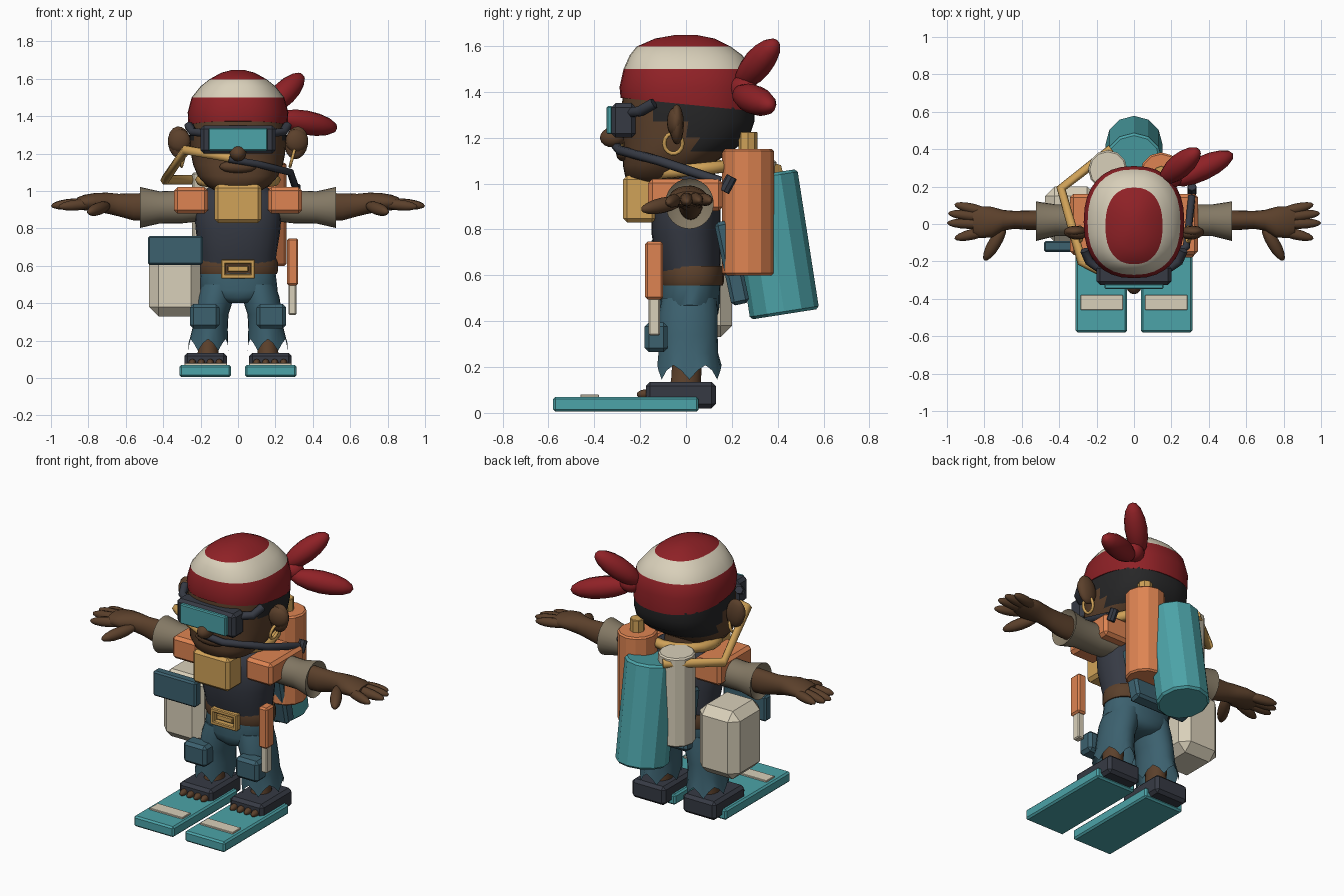
import bpy, bmesh, math
from mathutils import Vector, Matrix

if "Cube" in bpy.data.objects:
    bpy.data.objects.remove(bpy.data.objects["Cube"])


def lin(c):
    c /= 255
    return c / 12.92 if c <= 0.04045 else ((c + 0.055) / 1.055) ** 2.4


PALETTE = {"skin": (91, 64, 43), "red": (143, 33, 38), "cream": (217, 208, 186),
           "teal": (76, 163, 168), "slate": (60, 97, 111), "orange": (222, 132, 82),
           "gold": (208, 162, 88), "navy": (54, 58, 68), "black": (38, 38, 39),
           "khaki": (131, 120, 100)}
MATS = {}
for key, rgb in PALETTE.items():
    MATS[key] = bpy.data.materials.new(key)
    MATS[key].diffuse_color = (*[lin(v) for v in rgb], 1)


def finish(name, bm, mats, smooth=None):
    bmesh.ops.recalc_face_normals(bm, faces=bm.faces[:])
    me = bpy.data.meshes.new(name)
    bm.to_mesh(me)
    bm.free()
    ob = bpy.data.objects.new(name, me)
    bpy.context.collection.objects.link(ob)
    for m in mats.split():
        me.materials.append(MATS[m])
    if smooth:
        bpy.ops.object.select_all(action='DESELECT')
        ob.select_set(True)
        bpy.context.view_layer.objects.active = ob
        bpy.ops.object.shade_smooth_by_angle(angle=math.radians(smooth))
    return ob


def box(name, x, y, z, mat, bevel=0.01, tilt=0):
    """Bevelled block from x, y, z ranges, tilted about x."""
    bm = bmesh.new()
    bmesh.ops.create_cube(bm, size=1)
    size = [abs(r[1] - r[0]) for r in (x, y, z)]
    bmesh.ops.scale(bm, vec=size, verts=bm.verts)
    if bevel:
        bmesh.ops.bevel(bm, geom=bm.edges[:], offset=bevel, segments=1, affect='EDGES')
    bmesh.ops.rotate(bm, matrix=Matrix.Rotation(tilt, 3, 'X'), verts=bm.verts)
    bmesh.ops.translate(bm, vec=[sum(r) / 2 for r in (x, y, z)], verts=bm.verts)
    return finish(name, bm, mat)


def loft(name, rings, mat, axis='z', n=24, power=2.0, side=1, smooth=50, rule=None, teeth=0):
    """Skin over rings (cx, cy, cz, ra, rb) stacked along z or x."""
    bm = bmesh.new()
    loops = []
    for k, (cx, cy, cz, ra, rb) in enumerate(rings):
        loop = []
        for i in range(n):
            a = 2 * math.pi * i / n
            c, s = math.cos(a), math.sin(a)
            u = ra * math.copysign(abs(c) ** (2 / power), c)
            v = rb * math.copysign(abs(s) ** (2 / power), s)
            p = (cx + u, cy + v, cz) if axis == 'z' else (cx, cy + u, cz + v)
            drop = teeth * (1 if i % 4 == 0 else -0.4 if i % 4 == 2 else 0.1)
            p = (p[0] * side, p[1], p[2] - (drop if k == 0 else 0))
            loop.append(bm.verts.new(p))
        loops.append(loop)
    for k in range(len(loops) - 1):
        for i in range(n):
            j = (i + 1) % n
            f = bm.faces.new((loops[k][i], loops[k][j], loops[k + 1][j], loops[k + 1][i]))
            if rule:
                f.material_index = rule(k, f.calc_center_median())
    if not teeth:
        bm.faces.new(loops[0])
    top = bm.faces.new(loops[-1])
    if rule:
        top.material_index = rule(len(rings), top.calc_center_median())
    return finish(name, bm, mat, smooth)


def lobe(name, p, q, r, mat, flat=1.0, seg=12):
    """Ellipsoid stretched from p to q."""
    p, q = Vector(p), Vector(q)
    d = q - p
    bm = bmesh.new()
    bmesh.ops.create_uvsphere(bm, u_segments=seg, v_segments=8, radius=1)
    bmesh.ops.scale(bm, vec=(r * flat, r, d.length / 2), verts=bm.verts)
    bm.transform(Matrix.Translation((p + q) / 2) @ d.to_track_quat('Z', 'Y').to_matrix().to_4x4())
    return finish(name, bm, mat, 60)


def tank(name, p, q, r, mat, n=10, smooth=None):
    p, q = Vector(p), Vector(q)
    d = q - p
    bm = bmesh.new()
    bmesh.ops.create_cone(bm, cap_ends=True, segments=n, radius1=r, radius2=r, depth=d.length)
    caps = [e for e in bm.edges if abs(e.verts[0].co.z - e.verts[1].co.z) < 1e-4]
    bmesh.ops.bevel(bm, geom=caps, offset=r * 0.08, segments=1, affect='EDGES')
    bm.transform(Matrix.Translation((p + q) / 2) @ d.to_track_quat('Z', 'Y').to_matrix().to_4x4())
    return finish(name, bm, mat, smooth)


def tube(name, pts, r, mat, closed=False):
    cu = bpy.data.curves.new(name, 'CURVE')
    cu.dimensions = '3D'
    cu.bevel_depth, cu.bevel_resolution, cu.use_fill_caps = r, 1, True
    sp = cu.splines.new('POLY')
    sp.points.add(len(pts) - 1)
    for pt, co in zip(sp.points, pts):
        pt.co = (*co, 1)
    sp.use_cyclic_u = closed
    cu.materials.append(MATS[mat])
    ob = bpy.data.objects.new(name, cu)
    bpy.context.collection.objects.link(ob)
    bpy.ops.object.select_all(action='DESELECT')
    ob.select_set(True)
    bpy.context.view_layer.objects.active = ob
    bpy.ops.object.convert(target='MESH')
    return ob


# Head with hair painted on the back by position
def hair_rule(k, c):
    return int((c.y > 0.02 and c.z > 1.13) or (c.y > -0.14 and c.z > 1.275))


loft("head", [(0, -.1, 1.0, .12, .12), (0, -.115, 1.03, .17, .15), (0, -.085, 1.08, .215, .19),
              (0, -.035, 1.14, .24, .235), (0, .0, 1.2, .252, .275), (0, .01, 1.27, .258, .288),
              (0, .01, 1.33, .26, .29), (0, .01, 1.4, .255, .285)],
     "skin black", n=40, power=2.5, rule=hair_rule)
loft("neck", [(0, .03, .95, .11, .1), (0, .02, 1.16, .11, .1)], "skin")
lobe("nose", (0, -.26, 1.21), (0, -.375, 1.195), .045, "skin")
lobe("mouth", (-.1, -.27, 1.13), (.1, -.27, 1.13), .035, "skin")

# Striped head scarf
scarf = loft("head_scarf", [(0, .01, 1.345, .265, .295), (0, .01, 1.42, .269, .3), (0, .01, 1.5, .248, .282),
                            (0, .0, 1.56, .2, .245), (0, -.01, 1.597, .153, .205),
                            (0, -.005, 1.632, .09, .13), (0, 0, 1.648, .03, .045)],
             "red cream", n=32, power=2.35, rule=lambda k, c: int(k in (2, 3)))
for v in scarf.data.vertices:
    if v.co.z < 1.36:
        v.co.z -= v.co.y * 0.1
lobe("scarf_tail_upper", (.15, .23, 1.425), (.345, .395, 1.62), .065, "red")
lobe("scarf_tail_lower", (.2, .22, 1.395), (.53, .375, 1.335), .065, "red")
lobe("scarf_knot", (.15, .2, 1.41), (.25, .29, 1.42), .055, "red")

# Diving mask
box("mask_frame", (-.2, .2), (-.325, -.22), (1.2, 1.35), "navy", .018)
box("mask_glass", (-.158, .158), (-.347, -.32), (1.215, 1.337), "teal", .006)
for s in (-1, 1):
    tube("mask_strap", [(s * .18, -.24, 1.31), (s * .24, -.2, 1.315), (s * .265, -.14, 1.35)], .024, "navy")
    lobe("ear", (s * .3, -.04, 1.17), (s * .325, -.04, 1.345), .062, "skin", .5) \
        .data.transform(Matrix.Identity(4))
    ring = [(s * .29 + .012 * math.sin(a), -.055 + .04 * math.cos(a), 1.175 + .045 * math.sin(a))
            for a in [i * math.pi / 7 for i in range(14)]]
    tube("earring", ring, .009, "gold", True)
    lobe("ear_rim", (s * .255, -.06, 1.26), (s * .375, -.04, 1.275), .065, "skin", .5)

# Breathing tubes
tube("snorkel", [(-.05, -.31, 1.17), (.1, -.29, 1.145), (.28, -.12, 1.1), (.31, .15, 1.01)], .021, "navy")
tank("snorkel_end", (.31, .165, .965), (.31, .2, 1.03), .025, "navy", 8)
tube("air_hose", [(-.03, -.3, 1.175), (-.14, -.27, 1.195), (-.28, -.2, 1.22),
                  (-.39, .19, 1.06), (-.12, .4, 1.06)], .027, "gold")
tube("collar", [(.2 * math.cos(a), .03 + .2 * math.sin(a), 1.06 + .02 * math.sin(a))
                for a in [i * math.pi / 8 for i in range(16)]], .03, "gold", True)

# Torso, belt and buckle
loft("shirt", [(0, .02, .58, .2, .125), (0, .01, .66, .205, .14), (0, 0, .78, .225, .15),
               (0, 0, .9, .235, .15), (0, .01, .98, .21, .135), (0, .02, 1.04, .13, .11)], "navy", power=2.3)
loft("belt", [(0, .025, .555, .207, .135), (0, .025, .57, .213, .14), (0, .025, .62, .213, .14),
              (0, .025, .64, .205, .135)], "skin", power=2.3)
for z in (.543, .622):
    box("buckle_bar", (-.09, .09), (-.145, -.105), (z - .012, z + .012), "gold", .005)
for x in (-.079, .079):
    box("buckle_side", (x - .012, x + .012), (-.145, -.105), (.535, .63), "gold", .005)
box("buckle_plate", (-.055, .055), (-.135, -.105), (.567, .6), "gold", .005)

# Chest pouch
box("chest_pouch", (-.125, .125), (-.275, -.13), (.83, 1.035), "gold", .018)

# Trousers
loft("hips", [(0, .015, .4, .06, .1), (0, .015, .43, .17, .125), (0, .015, .47, .212, .132),
              (0, .02, .57, .2, .13)], "slate", power=2.3)

for s in (-1, 1):
    # Legs, feet and fins
    loft("trouser_leg", [(.16, .015, .19, .108, .14), (.15, .01, .26, .095, .13), (.143, .01, .34, .092, .128),
                         (.122, .01, .43, .1, .128), (.105, .015, .5, .095, .12)],
         "slate", n=24, side=s, teeth=.045)
    loft("ankle", [(.16, -.01, .08, .075, .09), (.16, 0, .14, .055, .065), (.155, .01, .3, .06, .065)],
         "skin", n=16, side=s)
    box("knee_pad", (s * .1, s * .257), (-.18, -.08), (.265, .395), "slate", .018)
    box("shoe", (s * .06, s * .287), (-.175, .13), (.02, .135), "navy", .018)
    for i in range(4):
        x = s * (.1 + .048 * i)
        lobe("toe", (x, -.14, .085), (x, -.215, .08), .02, "skin", seg=8)
    box("swim_fin", (s * .038, s * .312), (-.58, .055), (.005, .07), "teal", .01)
    box("fin_stripe", (s * .06, s * .285), (-.46, -.38), (.068, .08), "cream", .002)
    # Shoulder pads, sleeves, arms
    box("shoulder_pad", (s * .16, s * .342), (-.165, .16), (.88, 1.02), "orange", .018)
    loft("sleeve", [(.18, .02, .92, .09, .08), (.3, .02, .915, .085, .088), (.42, .02, .912, .085, .086),
                    (.525, .015, .912, .106, .11), (.5, .015, .915, .07, .08)], "khaki", 'x', side=s)
    loft("forearm", [(.45, .02, .915, .055, .075), (.56, .02, .915, .052, .072), (.64, .022, .925, .048, .06),
                     (.7, .02, .935, .055, .056), (.76, .01, .94, .082, .05), (.82, .01, .938, .085, .042),
                     (.86, .012, .935, .07, .03)], "skin", 'x', n=20, side=s)
    for name, p, q, r in (("finger", (.76, .055, .935), (.96, .105, .925), .028),
                          ("finger", (.76, .03, .94), (.995, .058, .925), .028),
                          ("finger", (.76, .0, .94), (1.0, .005, .92), .029),
                          ("finger", (.76, -.03, .935), (.96, -.078, .915), .029),
                          ("thumb", (.69, -.01, .925), (.8, -.195, .885), .034)):
        lobe(name, (p[0] * s, p[1], p[2]), (q[0] * s, q[1], q[2]), r, "skin")

# Tanks and back plate
tank("orange_tank", (.145, .27, .6), (.145, .27, 1.15), .113, "orange", 12)
tank("tank_valve", (.145, .27, 1.14), (.145, .27, 1.225), .042, "gold", 8)
tank("cream_tank", (-.14, .29, .55), (-.14, .29, 1.1), .105, "cream", 12)
tank("large_teal_tank", (0, .43, .43), (0, .335, 1.04), .152, "teal", 12)
box("back_plate", (-.19, .2), (.16, .24), (.47, .84), "slate", .015, math.radians(12))

# Hip bag with front panel
box("hip_bag", (-.475, -.2), (-.095, .2), (.33, .75), "cream", .05)
box("bag_panel", (-.482, -.188), (-.15, -.09), (.605, .76), "slate", .01)

# Knife at the hip
box("knife_handle", (.262, .322), (-.178, -.1), (.495, .747), "orange", .01)
box("knife_blade", (.27, .312), (-.163, -.113), (.338, .5), "cream", .006)

for m in bpy.data.materials:
    if m.users and not m.is_grease_pencil:
        m.use_nodes = True
        m.node_tree.nodes["Principled BSDF"].inputs["Base Color"].default_value = m.diffuse_color
